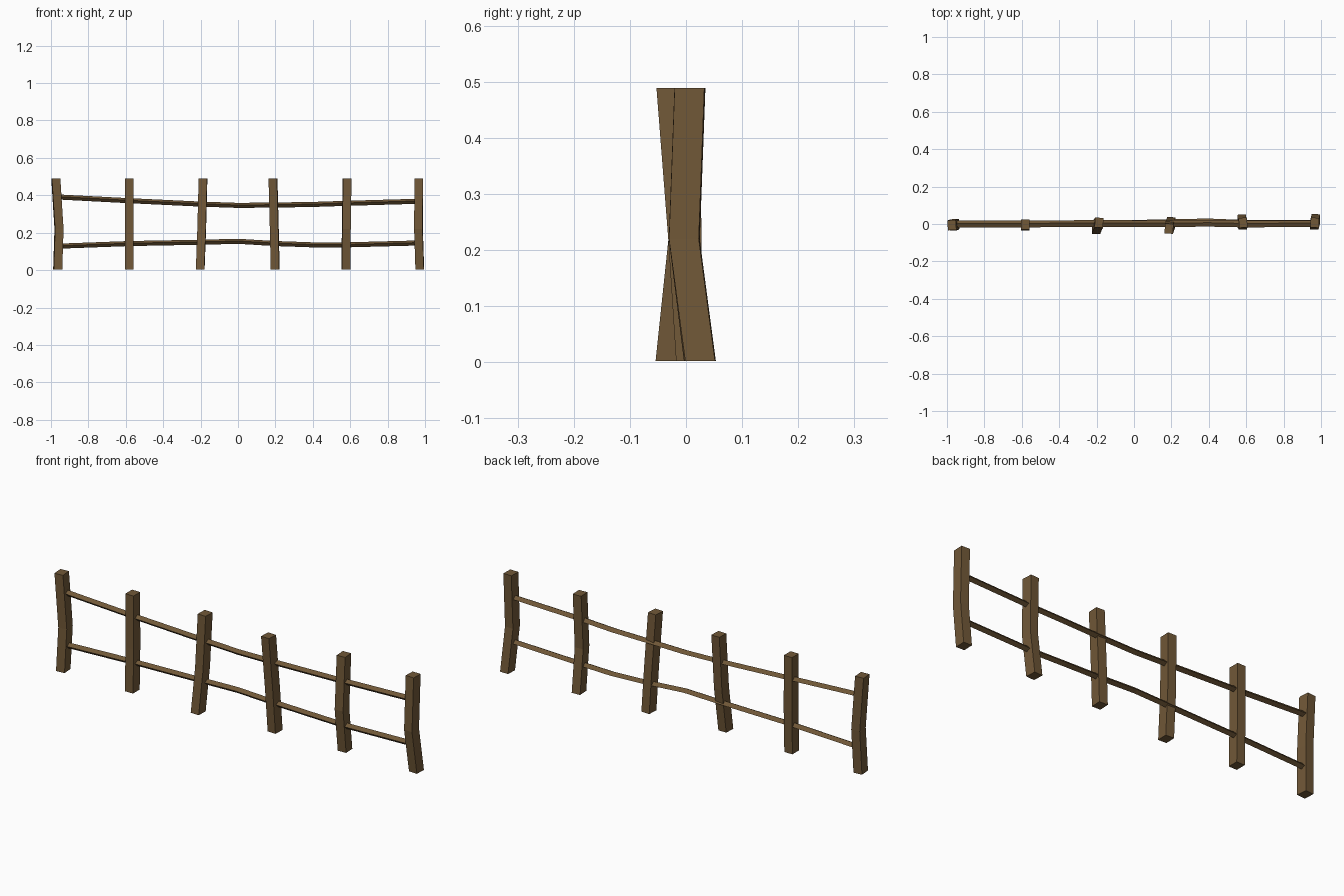
import bpy, bmesh, math
from mathutils import Vector

if "Cube" in bpy.data.objects:
    bpy.data.objects.remove(bpy.data.objects["Cube"])

wood = bpy.data.materials.new("brown wood")
wood.diffuse_color = (0.165, 0.098, 0.039, 1)
wood.use_nodes = True
wood.node_tree.nodes["Principled BSDF"].inputs["Base Color"].default_value = wood.diffuse_color


def loft(name, rings):
    """Skin a list of four-point rings into a closed, flat-shaded beam."""
    bm = bmesh.new()
    loops = [[bm.verts.new(p) for p in ring] for ring in rings]
    for a, b in zip(loops, loops[1:]):
        for i in range(4):
            j = (i + 1) % 4
            bm.faces.new((a[i], a[j], b[j], b[i]))
    bm.faces.new(loops[0][::-1])
    bm.faces.new(loops[-1])
    bmesh.ops.recalc_face_normals(bm, faces=bm.faces[:])
    mesh = bpy.data.meshes.new(name)
    bm.to_mesh(mesh)
    bm.free()
    mesh.materials.append(wood)
    obj = bpy.data.objects.new(name, mesh)
    bpy.context.collection.objects.link(obj)
    return obj


def post(name, bottom, bend, top, yaw):
    """Square post through three (x, y) centres, slightly turned about z."""
    rings = []
    c, s = math.cos(math.radians(yaw)), math.sin(math.radians(yaw))
    for (x, y), z in ((bottom, 0.002), (bend, 0.22), (top, 0.489)):
        ring = []
        for u, v in ((-1, -1), (1, -1), (1, 1), (-1, 1)):
            dx, dy = u * 0.0225, v * 0.0265
            ring.append(Vector((x + c * dx - s * dy, y + s * dx + c * dy, z)))
        rings.append(ring)
    return loft(name, rings)


def rail(name, stations):
    """Thin rail with a tilted square section through (x, y, z) centres."""
    section = ((-0.018, 0.002), (-0.002, -0.0135), (0.018, -0.003), (0.003, 0.0135))
    return loft(name, [[Vector((x, y + v, z + w)) for v, w in section]
                       for x, y, z in stations])


# Posts: bottom, bend and top centres, then yaw
posts = [
    ((-0.964, -0.008), (-0.957, 0.0), (-0.974, -0.006), 4),
    ((-0.581, -0.008), (-0.581, -0.003), (-0.582, -0.003), 0),
    ((-0.202, -0.027), (-0.194, -0.004), (-0.187, 0.007), -2),
    ((0.199, 0.010), (0.194, -0.004), (0.187, -0.025), -3),
    ((0.577, 0.024), (0.579, -0.003), (0.583, 0.007), 3),
    ((0.972, 0.026), (0.965, -0.003), (0.967, 0.007), -2),
]
for i, p in enumerate(posts):
    post(f"fence_post_{i + 1}", *p)

# Rails sag and bow between the posts
rail("upper_rail", [(-0.96, 0.0, 0.391), (-0.58, 0.0, 0.371), (-0.2, 0.003, 0.353),
                    (0.0, 0.002, 0.346), (0.2, 0.002, 0.348), (0.4, 0.004, 0.351),
                    (0.58, 0.0, 0.357), (0.96, 0.002, 0.368)])
rail("lower_rail", [(-0.96, 0.0, 0.128), (-0.58, 0.0, 0.142), (-0.2, 0.003, 0.149),
                    (0.0, 0.003, 0.154), (0.2, 0.008, 0.142), (0.4, 0.011, 0.135),
                    (0.58, 0.004, 0.135), (0.96, 0.002, 0.145)])
